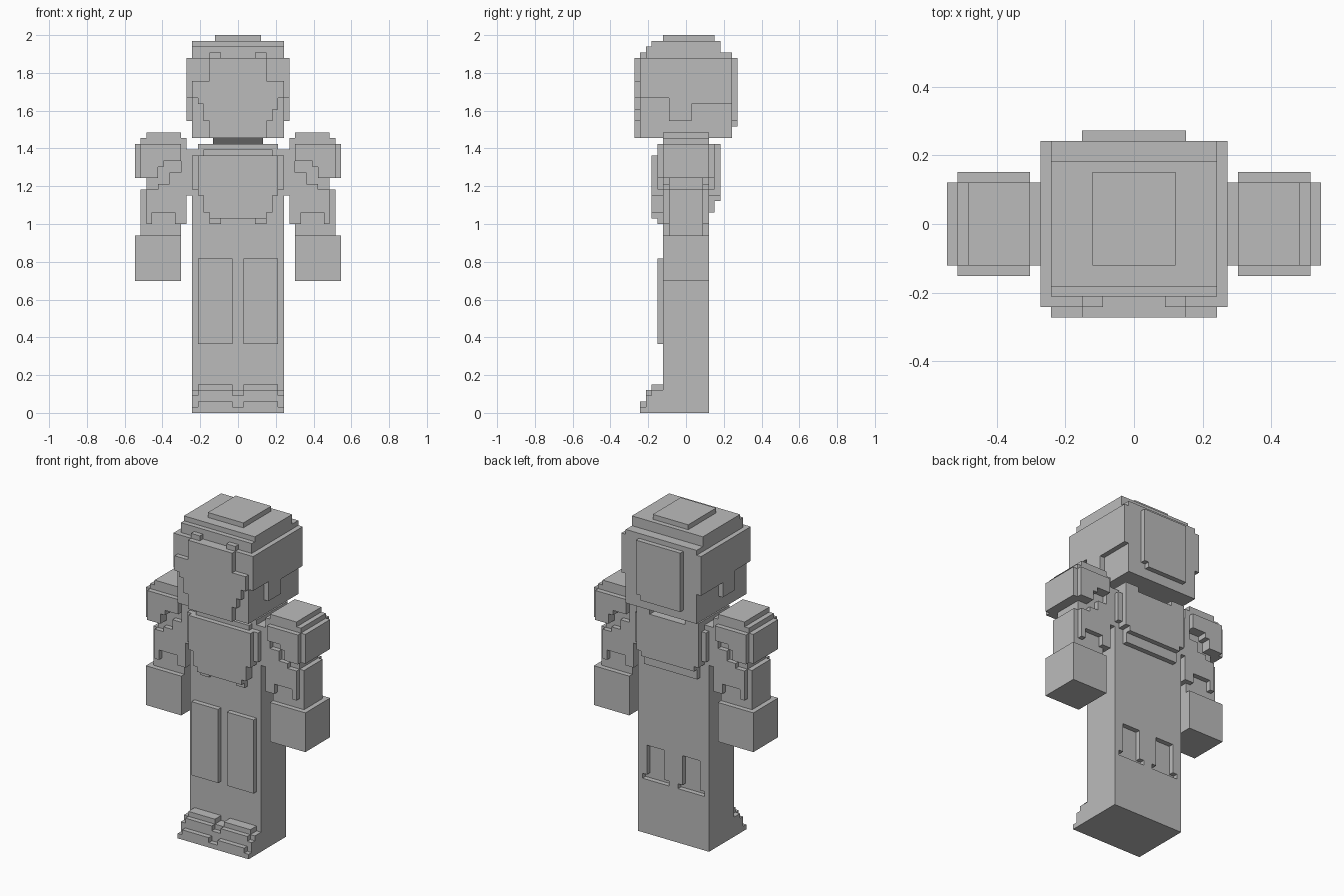
import bpy
import bmesh
from mathutils import Vector

U = 2 / 66  # one block unit; all sizes below are in block units

if "Cube" in bpy.data.objects:
    bpy.data.objects.remove(bpy.data.objects["Cube"], do_unlink=True)


def material(name, value):
    mat = bpy.data.materials.new(name)
    mat.use_nodes = True
    colour = (value, value, value, 1)
    mat.diffuse_color = colour
    mat.node_tree.nodes["Principled BSDF"].inputs["Base Color"].default_value = colour
    return mat


GREY = material("mid grey", 0.5)
DARK = material("dark grey", 0.12)


def blocks(name, *boxes, mat=GREY, side=1):
    """One object made of boxes (x0, x1, y0, y1, z0, z1); side=-1 mirrors in x."""
    bm = bmesh.new()
    for x0, x1, y0, y1, z0, z1 in boxes:
        lo, hi = Vector((x0, y0, z0)), Vector((x1, y1, z1))
        mid, size = (lo + hi) / 2, hi - lo
        mid.x *= side
        verts = bmesh.ops.create_cube(bm, size=1)["verts"]
        for v in verts:
            v.co = Vector([(mid[i] + v.co[i] * size[i]) * U for i in range(3)])
    mesh = bpy.data.meshes.new(name)
    bm.to_mesh(mesh)
    bm.free()
    mesh.materials.append(mat)
    obj = bpy.data.objects.new(name, mesh)
    bpy.context.collection.objects.link(obj)
    return obj


# Body column with two shallow recesses behind the knees
body = blocks("body", (-8, 8, -4, 4, 0, 46))
for side, label in ((1, "left"), (-1, "right")):
    for part, x0, x1, z0, z1 in (("upper", 2, 6, 11.5, 18), ("lower", 1, 7, 11, 12)):
        cutter = blocks(f"{label}_knee_{part}_cutter", (x0, x1, 3, 5, z0, z1), side=side)
        cutter.hide_render = True
        cutter.hide_viewport = True
        cutter.display_type = 'WIRE'
        mod = body.modifiers.new(cutter.name, 'BOOLEAN')
        mod.operation = 'DIFFERENCE'
        mod.solver = 'EXACT'
        mod.object = cutter
for_apply = bpy.context.evaluated_depsgraph_get()
carved = bpy.data.meshes.new_from_object(body.evaluated_get(for_apply))
body.modifiers.clear()
body.data = carved
for obj in list(bpy.data.objects):
    if obj.name.endswith("_cutter"):
        bpy.data.objects.remove(obj, do_unlink=True)

# Chest armour, stepped along its edges
blocks("collar", (-7, 7, -4, 4, 46, 47))
blocks("chest_plate",
       (-7, 7, -6, -4, 38, 45),
       (-6, 6, -5, -4, 45, 46),
       (-6, 6, -6, -4, 35, 38),
       (-5, 5, -6, -4, 34, 35),
       (-5, -3, -5, -4, 33, 34),
       (3, 5, -5, -4, 33, 34))
blocks("back_plate",
       (-7, 7, 4, 6, 38, 46),
       (-7, -4, 4, 6, 46, 47),
       (4, 7, 4, 6, 46, 47),
       (-6, 6, 4, 6, 37, 38),
       (-6, 6, 4, 5, 35, 37))
blocks("neck", (-4.4, 4.4, -3, 3, 46, 48), mat=DARK)

# Head with stepped crown
blocks("head", (-8, 8, -8, 8, 48, 62))
blocks("crown",
       (-8, 8, -7, 8, 62, 63),
       (-8, 8, -7, 6, 63, 64),
       (-8, 8, -6, 6, 64, 65),
       (-4, 4, -4, 5, 65, 66))
blocks("face_plate",
       (-5, 5, -9, -8, 48, 62),
       (-8, -5, -9, -8, 55, 58),
       (5, 8, -9, -8, 55, 58),
       (-7, -5, -9, -8, 54, 55),
       (5, 7, -9, -8, 53, 55),
       (-6, -5, -9, -8, 51, 54),
       (5, 6, -9, -8, 51, 53))
blocks("head_back_plate", (-5, 4, 8, 9, 50, 62), (4, 5, 8, 9, 51, 62))

# Paired parts
for side, label in ((1, "left"), (-1, "right")):
    blocks(f"{label}_brow_tab", (3, 5, -8, -7, 62, 63), side=side)
    blocks(f"{label}_head_side_plate",
           (8, 9, -8, -3, 55, 62),
           (8, 9, -3, 1, 51, 62),
           (8, 9, 1, 8, 54, 62), side=side)
    blocks(f"{label}_chest_side_plate",
           (8, 9, -4, 4, 38, 46),
           (7, 8, -5, -4, 39, 45),
           (7, 8, 4, 5, 39, 45), side=side)

    # Arm: shoulder guard, forearm guard, hand
    blocks(f"{label}_arm", (10, 16, -3, 3, 31, 48), (16, 17, -3, 3, 31, 33), side=side)
    blocks(f"{label}_arm_inner_plate", (9, 10, -4, 4, 33, 48), side=side)
    blocks(f"{label}_shoulder_top",
           (10, 16, -4, 4, 47, 49),
           (16, 17, -4, 4, 47, 48),
           (16, 18, -4, 4, 41, 47), side=side)
    for face, y0, y1 in (("front", -5, -3), ("back", 3, 5)):
        blocks(f"{label}_shoulder_{face}_plate",
               (10, 13, y0, y1, 44, 47),
               (13, 14, y0, y1, 43, 47),
               (14, 17, y0, y1, 41, 47), side=side)
    for face, y0, y1 in (("front", -4, -3), ("back", 3, 4)):
        blocks(f"{label}_forearm_{face}_plate",
               (10, 16, y0, y1, 35, 39),
               (10, 14, y0, y1, 39, 40),
               (10, 12, y0, y1, 40, 42),
               (10, 11, y0, y1, 33, 35),
               (15, 16, y0, y1, 33, 35), side=side)
    blocks(f"{label}_forearm_side_plate", (16, 17, -3, 3, 33, 39), side=side)
    blocks(f"{label}_hand", (10, 18, -4, 4, 23, 31), side=side)

    # Thigh guard and boot cap
    blocks(f"{label}_thigh_plate", (1, 7, -5, -4, 12, 27), side=side)
    blocks(f"{label}_boot_cap",
           (1, 7, -6, -4, 4, 5),
           (1, 7, -7, -6, 3, 4),
           (1, 7, -8, -7, 1, 2), side=side)

# Shared stepped base of the boots
blocks("boot_base",
       (-8, 8, -6, -4, 0, 4),
       (-8, 8, -7, -6, 0, 3),
       (-8, 8, -8, -7, 0, 1))
